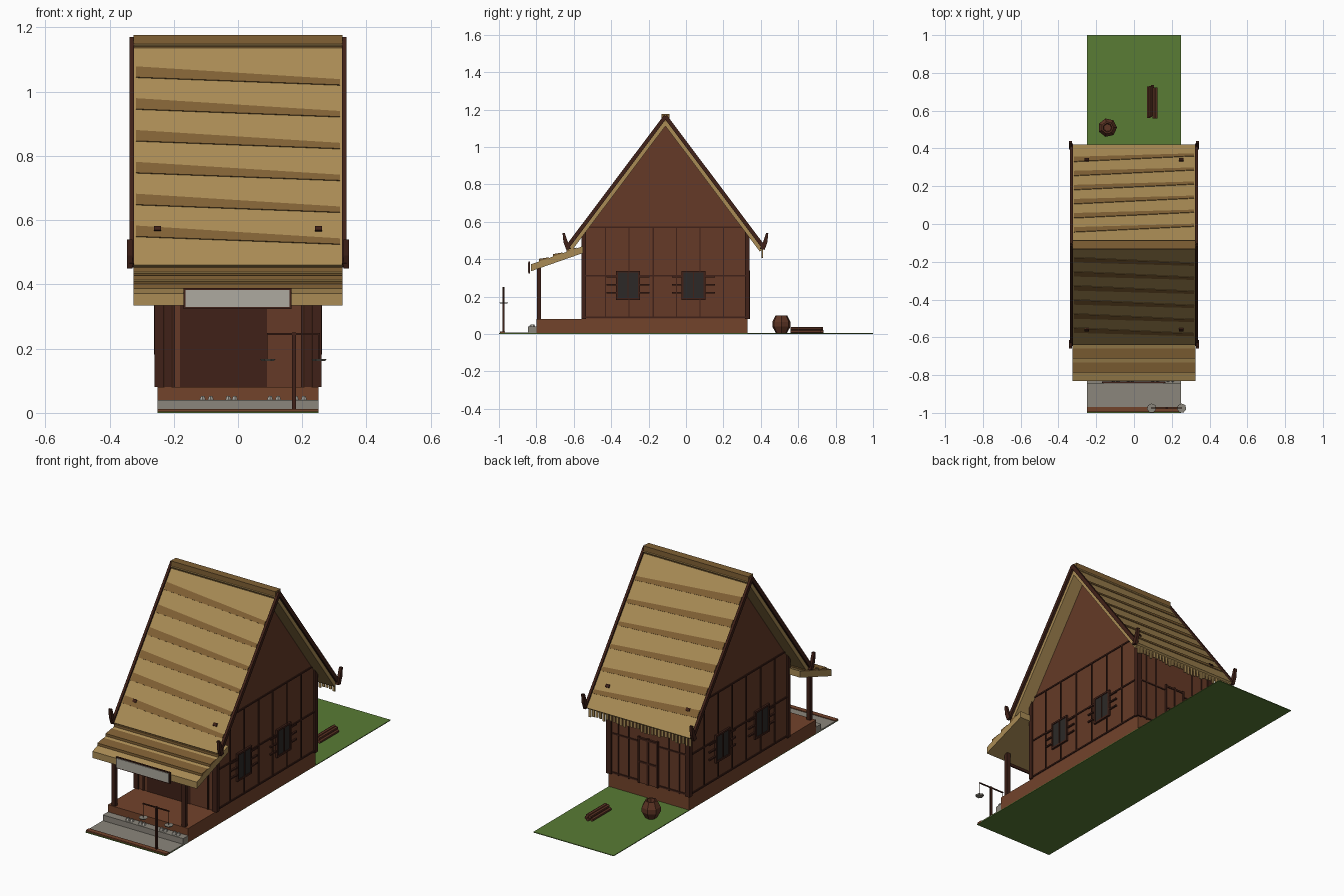
import bpy, bmesh, math, random
from mathutils import Matrix, Vector

if "Cube" in bpy.data.objects:
    bpy.data.objects.remove(bpy.data.objects["Cube"])

random.seed(4)
COL = {
    "thatch": (.40, .26, .09), "band": (.22, .12, .035), "wall": (.13, .042, .02),
    "wood": (.05, .015, .009), "base": (.17, .056, .024), "grass": (.10, .20, .035),
    "stone": (.26, .24, .20), "sign": (.42, .40, .35), "glass": (.025, .022, .02),
    "jar": (.11, .035, .018)}
MATS = {}
for key, c in COL.items():
    MATS[key] = bpy.data.materials.new(key)
    MATS[key].diffuse_color = (*c, 1)


def finish(name, mat, bm):
    bmesh.ops.recalc_face_normals(bm, faces=bm.faces)
    me = bpy.data.meshes.new(name)
    bm.to_mesh(me)
    bm.free()
    me.materials.append(MATS[mat])
    ob = bpy.data.objects.new(name, me)
    bpy.context.collection.objects.link(ob)
    return ob


def boxes(name, mat, items):
    """Each item is x0, x1, y0, y1, z0, z1."""
    bm = bmesh.new()
    for x0, x1, y0, y1, z0, z1 in items:
        m = Matrix.Translation(((x0+x1)/2, (y0+y1)/2, (z0+z1)/2)) @ Matrix.Diagonal((x1-x0, y1-y0, z1-z0, 1))
        bmesh.ops.create_cube(bm, size=1, matrix=m)
    return finish(name, mat, bm)


def prisms(name, mat, items):
    """Each item is x0, x1, yz profile at x0, optional yz profile at x1."""
    bm = bmesh.new()
    for x0, x1, a, *b in items:
        b = b[0] if b else a
        va = [bm.verts.new((x0, *p)) for p in a]
        vb = [bm.verts.new((x1, *p)) for p in b]
        bm.faces.new(va)
        bm.faces.new(vb[::-1])
        for i in range(len(a)):
            j = (i + 1) % len(a)
            bm.faces.new((va[i], va[j], vb[j], vb[i]))
    return finish(name, mat, bm)


# Roof slope frame: d runs down the slope, h is height off its surface
YC, TOP, RUN, DROP = -.11, 1.165, .53, .705
LEN = math.hypot(RUN, DROP)
CO, SI = RUN / LEN, DROP / LEN


def slope(s, d0, d1, h0, h1):
    return [(YC + s*(d*CO + h*SI), TOP - d*SI + h*CO)
            for d, h in ((d0, h0), (d1, h0), (d1, h1), (d0, h1))]


SIDES = (-1, 1)

# Ground, paving, kerb, plinth, step
boxes("ground", "grass", [(-.25, .25, -1, 1, 0, .004)])
boxes("front_paving", "stone", [(-.25, .25, -.97, -.8, .002, .008)])
boxes("front_kerb", "base", [(-.25, .25, -.995, -.968, .001, .012)])
boxes("plinth", "base", [(-.25, .25, -.8, .33, .002, .08)])
boxes("front_step", "stone", [(-.25, .25, -.845, -.8, .004, .04)])

# Sandals on the step
bm = bmesh.new()
for x in (-.11, -.085, -.03, -.01, .1, .125, .18, .205):
    bmesh.ops.create_cone(bm, segments=6, radius1=.011, radius2=.006, depth=.012, cap_ends=True,
                          matrix=Matrix.Translation((x, -.822, .046)) @ Matrix.Diagonal((1, 1.5, 1, 1)))
finish("sandals", "sign", bm)

# House body with gables
prisms("house_walls", "wall", [(-.25, .25, [(-.55, .08), (.33, .08), (.33, .54), (-.11, 1.125), (-.55, .54)])])

# Corner posts, battens and rails
boxes("corner_posts", "wood", [(sx*.245-.015, sx*.245+.015, y-.012, y+.012, .08, .55)
                               for sx in SIDES for y in (-.547, .327)])
side_trim, end_trim = [], []
for s in SIDES:
    x0, x1 = s*.252 - .003, s*.252 + .003
    side_trim += [(x0, x1, y-.003, y+.003, .09, .57) for y in (-.43, -.305, -.175, -.05, .075, .2)]
    side_trim += [(x0, x1, -.55, .33, z-.004, z+.004) for z in (.09, .31, .57)]
for x in (-.19, -.125, .125, .19):
    end_trim.append((x-.003, x+.003, .329, .335, .08, .5))
end_trim += [(-.25, .25, .329, .335, z-.004, z+.004) for z in (.09, .31)]
end_trim += [(x-.004, x+.004, -.556, -.549, .08, .45) for x in (-.2, .2)]
boxes("side_wall_battens", "wood", side_trim)
boxes("end_wall_battens", "wood", end_trim)
boxes("front_doorway", "wood", [(-.18, .09, -.553, -.549, .08, .34)])

# Back door
boxes("back_door", "wall", [(-.055, .055, .33, .337, .08, .33)])
boxes("back_door_frame", "wood",
      [(x-.005, x+.005, .33, .342, .08, .34) for x in (-.058, 0, .058)] +
      [(-.06, .06, .33, .342, z-.005, z+.005) for z in (.2, .33)])

# Windows on both long walls
panes, frames, slats = [], [], []
for s in SIDES:
    for y in (-.31, .04):
        panes.append((s*.253-.004, s*.253+.004, y-.055, y+.055, .185, .33))
        x0, x1 = s*.255-.006, s*.255+.006
        frames += [(x0, x1, y+k-.005, y+k+.005, .185, .335) for k in (-.058, .058)]
        frames += [(x0, x1, y-.003, y+.003, .19, .33)]
        frames += [(x0, x1, y-.063, y+.063, z-.005, z+.005) for z in (.187, .333)]
        for z in (.22, .262, .305):
            slats += [(s*.254-.005, s*.254+.005, y+k-.026, y+k+.026, z-.004, z+.004) for k in (-.09, .09)]
boxes("window_panes", "glass", panes)
boxes("window_frames", "wood", frames)
boxes("window_side_slats", "wood", slats)

# Main roof, slanting thatch bands, pegs, ridge
prisms("main_roof", "thatch", [(-.325, .325, slope(s, 0, LEN, -.032, 0)) for s in SIDES])
bands = []
for s in SIDES:
    for i in range(6):
        d = .11 + i*.124
        bands.append((-.318, .318, slope(s, d, d+.042, -.003, .003), slope(s, d+.05, d+.072, -.003, .003)))
prisms("thatch_bands", "band", bands)
prisms("roof_pegs", "wood", [(x-.011, x+.011, slope(s, .735, .752, -.01, .008)) for s in SIDES for x in (-.25, .25)])
boxes("ridge_cap", "band", [(-.326, .326, -.132, -.088, 1.135, 1.177)])

# Barge boards and curved eave horns
prisms("barge_boards", "wood", [(sx*.331-.007, sx*.331+.007, slope(s, 0, LEN, -.012, .009))
                                for s in SIDES for sx in SIDES])
horn = [(.505, .455), (.53, .45), (.545, .49), (.55, .54), (.538, .54), (.525, .5)]
prisms("eave_horns", "wood", [(sx*.337-.008, sx*.337+.008, [(YC + s*y, z) for y, z in horn])
                              for s in SIDES for sx in SIDES])

# Thatch fringe hanging from the eaves
fringe = []
for s in SIDES:
    for i in range(30):
        x, y = -.312 + i*.0215, YC + s*.518
        low = .405 + random.uniform(0, .018) if s > 0 else .435
        fringe.append((x-.007, x+.007, y-.003, y+.003, low, .47))
boxes("eave_fringe", "thatch", fringe)

# Porch roof with lapped layers, posts
def porch(t, h):
    return (-.83 + t*.28, .372 + t*.098 + h)


prisms("porch_roof", "thatch", [(-.325, .325, [porch(0, -.037), porch(1, -.037), porch(1, 0), porch(0, 0)])])
prisms("porch_layers", "band", [(-.325, .325, [porch(t, -.004), porch(t+.19, -.004), porch(t+.19, .004), porch(t, .014)])
                                for t in (.16, .42, .68)])
boxes("porch_posts", "wood", [(x-.011, x+.011, -.796, -.776, .08, .36) for x in (-.218, .218)])

# Blank sign board
boxes("sign_frame", "wood", [(-.17, .167, -.842, -.834, .324, .388)])
boxes("sign_panel", "sign", [(-.163, .16, -.846, -.838, .33, .382)])

# Balance stand with two hanging pans
boxes("stand_post", "wood", [(.168, .18, -.98, -.97, .008, .25)])
boxes("stand_beam", "wood", [(.09, .255, -.978, -.972, .242, .248)])
boxes("pan_cords", "wood", [(x-.001, x+.001, -.976, -.974, .165, .243) for x in (.093, .252)])
bm = bmesh.new()
for x in (.093, .252):
    bmesh.ops.create_cone(bm, segments=7, radius1=.02, radius2=.025, depth=.006, cap_ends=True,
                          matrix=Matrix.Translation((x, -.975, .165)))
finish("hanging_pans", "stone", bm)

# Jar behind the house
bm = bmesh.new()
rings = []
for r, z in ((.03, .004), (.05, .04), (.05, .065), (.032, .1), (.024, .1), (.02, .075)):
    rings.append([bm.verts.new((-.14 + r*math.cos(a*math.tau/7), .51 + r*math.sin(a*math.tau/7), z)) for a in range(7)])
for a, b in zip(rings, rings[1:]):
    for i in range(7):
        bm.faces.new((a[i], a[(i+1) % 7], b[(i+1) % 7], b[i]))
bm.faces.new(rings[0])
bm.faces.new(rings[-1])
finish("jar", "jar", bm)

# Firewood stack
bm = bmesh.new()
for x, z, dy in ((.078, .013, 0), (.097, .013, .008), (.116, .013, -.005), (.088, .028, .004), (.107, .028, -.004)):
    bmesh.ops.create_cone(bm, segments=6, radius1=.0095, radius2=.0095, depth=.165, cap_ends=True,
                          matrix=Matrix.Translation((x, .645+dy, z)) @ Matrix.Rotation(math.pi/2, 4, 'X'))
finish("firewood", "jar", bm)

for m in bpy.data.materials:
    if m.users and not m.is_grease_pencil:
        m.use_nodes = True
        m.node_tree.nodes["Principled BSDF"].inputs["Base Color"].default_value = m.diffuse_color
